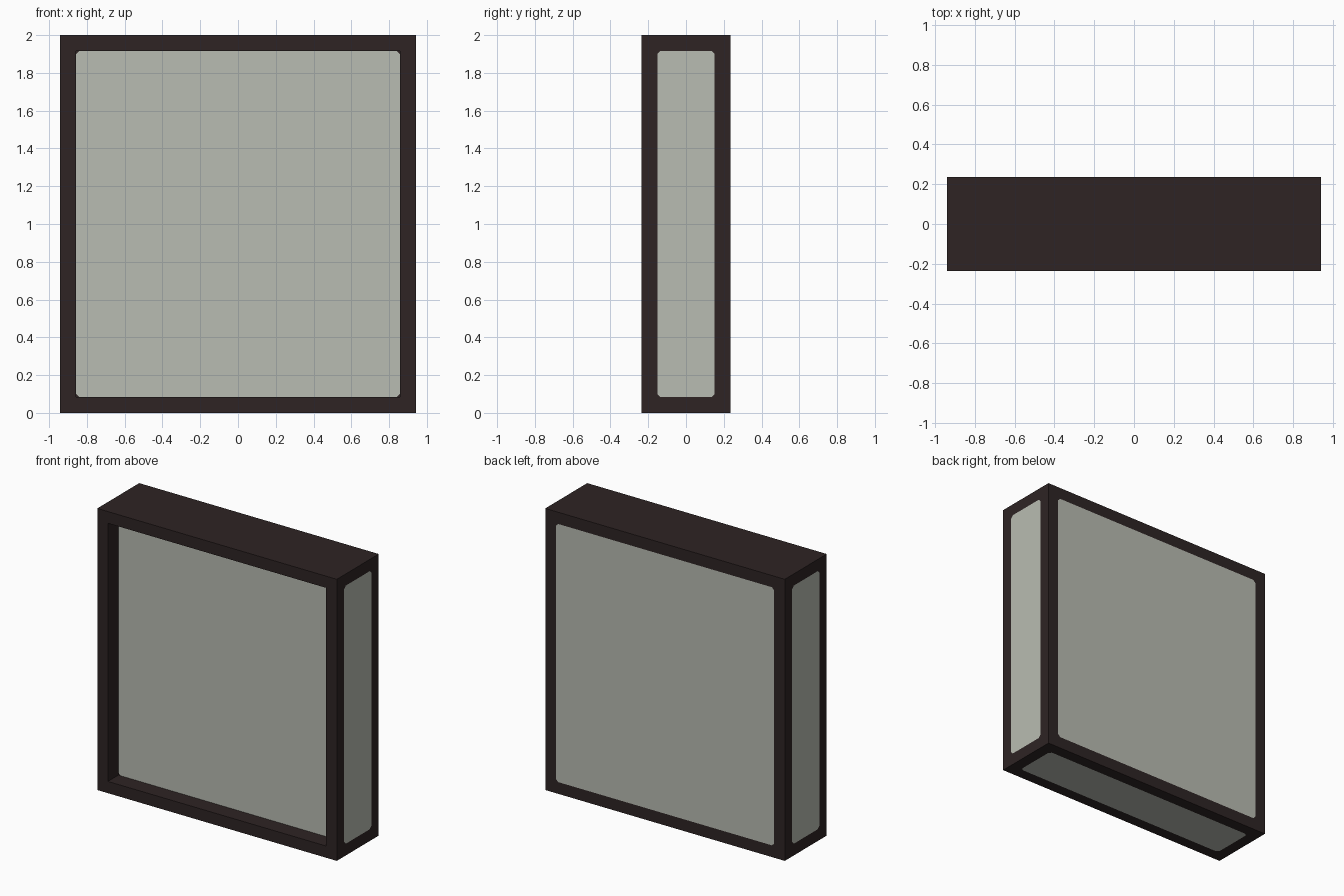
import bpy, bmesh
from mathutils import Vector

if "Cube" in bpy.data.objects:
    bpy.data.objects.remove(bpy.data.objects["Cube"])

U = 2 / 17                      # basic module: frame bar width
SIZE = Vector((16 * U, 4 * U, 2.0))
CORNER = 0.018                  # clipped panel corners


def material(name, rgb):
    m = bpy.data.materials.new(name)
    m.diffuse_color = (*rgb, 1)
    m.use_nodes = True
    m.node_tree.nodes["Principled BSDF"].inputs["Base Color"].default_value = m.diffuse_color
    return m


def srgb(*c):
    return [((v / 255 + 0.055) / 1.055) ** 2.4 for v in c]


dark = material("dark brown frame", srgb(46, 36, 36))
pale = material("pale grey panel", srgb(185, 188, 178))

bm = bmesh.new()
bmesh.ops.create_cube(bm, size=1)
for v in bm.verts:
    v.co = Vector((v.co.x * SIZE.x, v.co.y * SIZE.y, (v.co.z + 0.5) * SIZE.z))
bm.normal_update()

# Panels on every face except the top
panels = [f for f in bm.faces if f.normal.z < 0.5]
bmesh.ops.inset_individual(bm, faces=panels, thickness=U)

# Front panel sits back inside the frame
front = next(f for f in panels if f.normal.y < -0.5)
front_index = panels.index(front)
new = bmesh.ops.extrude_discrete_faces(bm, faces=[front])["faces"][0]
panels[front_index] = new
for v in new.verts:
    v.co.y += U


# Clip the corners of each panel, leaving the clipped bits dark
def clip_corners(face):
    for corner in list(face.verts):
        ends = []
        for e in [e for e in corner.link_edges if e in face.edges[:]]:
            ends.append(bmesh.utils.edge_split(e, corner, CORNER / e.calc_length())[1])
        other, _ = bmesh.utils.face_split(face, ends[0], ends[1])
        if corner in face.verts[:]:
            face = other
    face.material_index = 1


for f in panels:
    clip_corners(f)

bmesh.ops.recalc_face_normals(bm, faces=bm.faces[:])
mesh = bpy.data.meshes.new("framed_case")
bm.to_mesh(mesh)
bm.free()
mesh.materials.append(dark)
mesh.materials.append(pale)
bpy.context.collection.objects.link(bpy.data.objects.new("framed_case", mesh))
